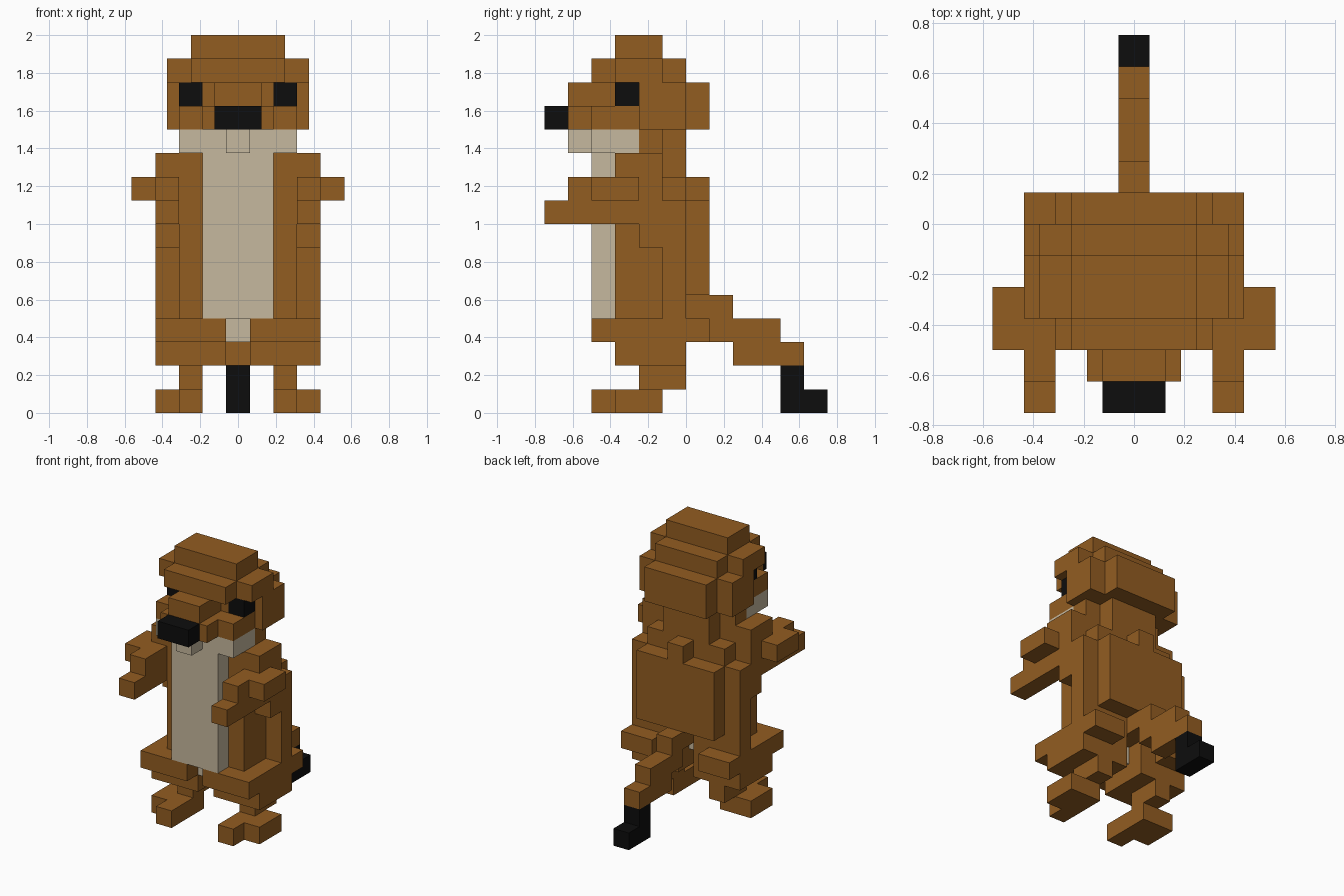
import bpy
import bmesh
from mathutils import Matrix, Vector

UNIT = 1 / 16  # half of one block

cube = bpy.data.objects.get("Cube")
if cube:
    bpy.data.objects.remove(cube, do_unlink=True)


def make_material(name, color):
    mat = bpy.data.materials.new(name)
    mat.use_nodes = True
    mat.diffuse_color = color
    shader = next(n for n in mat.node_tree.nodes if n.type == "BSDF_PRINCIPLED")
    shader.inputs["Base Color"].default_value = color
    shader.inputs["Roughness"].default_value = 0.9
    return mat


brown = make_material("brown fur", (0.29, 0.109, 0.0155, 1))
cream = make_material("cream fur", (0.565, 0.479, 0.342, 1))
black = make_material("black", (0.004, 0.004, 0.004, 1))


def add_box(bm, xs, ys, zs):
    """Add one box given its range on each axis, in units."""
    low, high = (Vector(corner) * UNIT for corner in zip(xs, ys, zs))
    size = Matrix.Diagonal(high - low).to_4x4()
    bmesh.ops.create_cube(bm, size=1, matrix=Matrix.Translation((low + high) / 2) @ size)


def finish(name, mat, boxes):
    bm = bmesh.new()
    for box in boxes:
        add_box(bm, *box)
    mesh = bpy.data.meshes.new(name)
    bm.to_mesh(mesh)
    bm.free()
    mesh.materials.append(mat)
    obj = bpy.data.objects.new(name, mesh)
    bpy.context.collection.objects.link(obj)


def central(name, mat, *boxes):
    """Part on the centre line: each box is half width, y range, z range."""
    finish(name, mat, [((-w, w), ys, zs) for w, ys, zs in boxes])


def paired(name, mat, *boxes):
    """Part repeated on both sides: boxes are given for the left side."""
    finish("left_" + name, mat, boxes)
    finish("right_" + name, mat, [((-b, -a), ys, zs) for (a, b), ys, zs in boxes])


# Head
central("skull", brown,
        (4, (-6, -2), (30, 32)),
        (4, (-8, 0), (28, 30)),
        (3, (-6, 0), (24, 28)),
        (4, (0, 2), (24, 28)))
paired("ear", brown,
       ((4, 6), (-6, -2), (28, 30)),
       ((3, 6), (-4, 0), (24, 28)))
central("snout", brown,
        (2, (-10, -6), (26, 28)),
        (3, (-10, -6), (24, 26)))
paired("cheek", brown, ((3, 5), (-8, -4), (24, 26)))
paired("eye", black, ((3, 5), (-6, -4), (26, 28)))
central("nose", black, (2, (-12, -10), (24, 26)))
central("chin", cream,
        (1, (-10, -8), (22, 24)),
        (5, (-8, -4), (22, 24)))

# Body
central("neck", brown,
        (5, (-4, -2), (22, 24)),
        (3, (-2, 0), (20, 24)))
central("torso", brown,
        (5, (-6, -2), (8, 22)),
        (5, (-2, 0), (8, 20)))
central("belly", cream, (3, (-8, -6), (8, 22)))
central("lower_belly", cream, (1, (-6, -2), (6, 8)))
central("back", brown,
        (5, (0, 2), (10, 18)),
        (1, (0, 2), (18, 20)))
paired("flank", brown,
       ((5, 7), (-2, 0), (8, 18)),
       ((5, 7), (-4, -2), (14, 18)))

# Arms
paired("shoulder", brown, ((5, 7), (-6, -2), (18, 22)))
paired("arm", brown,
       ((7, 9), (-8, -4), (18, 20)),
       ((5, 7), (-10, -6), (18, 20)))
paired("forearm", brown, ((5, 7), (-12, -4), (16, 18)))

# Legs
paired("thigh", brown,
       ((1, 7), (-8, 0), (6, 8)),
       ((3, 7), (0, 2), (6, 8)),
       ((1, 7), (-6, 0), (4, 6)))
paired("shin", brown, ((3, 5), (-4, 0), (2, 4)))
paired("foot", brown,
       ((3, 5), (-8, -2), (0, 2)),
       ((5, 7), (-6, -2), (0, 2)))

# Tail
central("tail", brown,
        (1, (0, 4), (8, 10)),
        (1, (2, 8), (6, 8)),
        (1, (4, 10), (4, 6)))
central("tail_tip", black,
        (1, (8, 10), (0, 4)),
        (1, (10, 12), (0, 2)))
